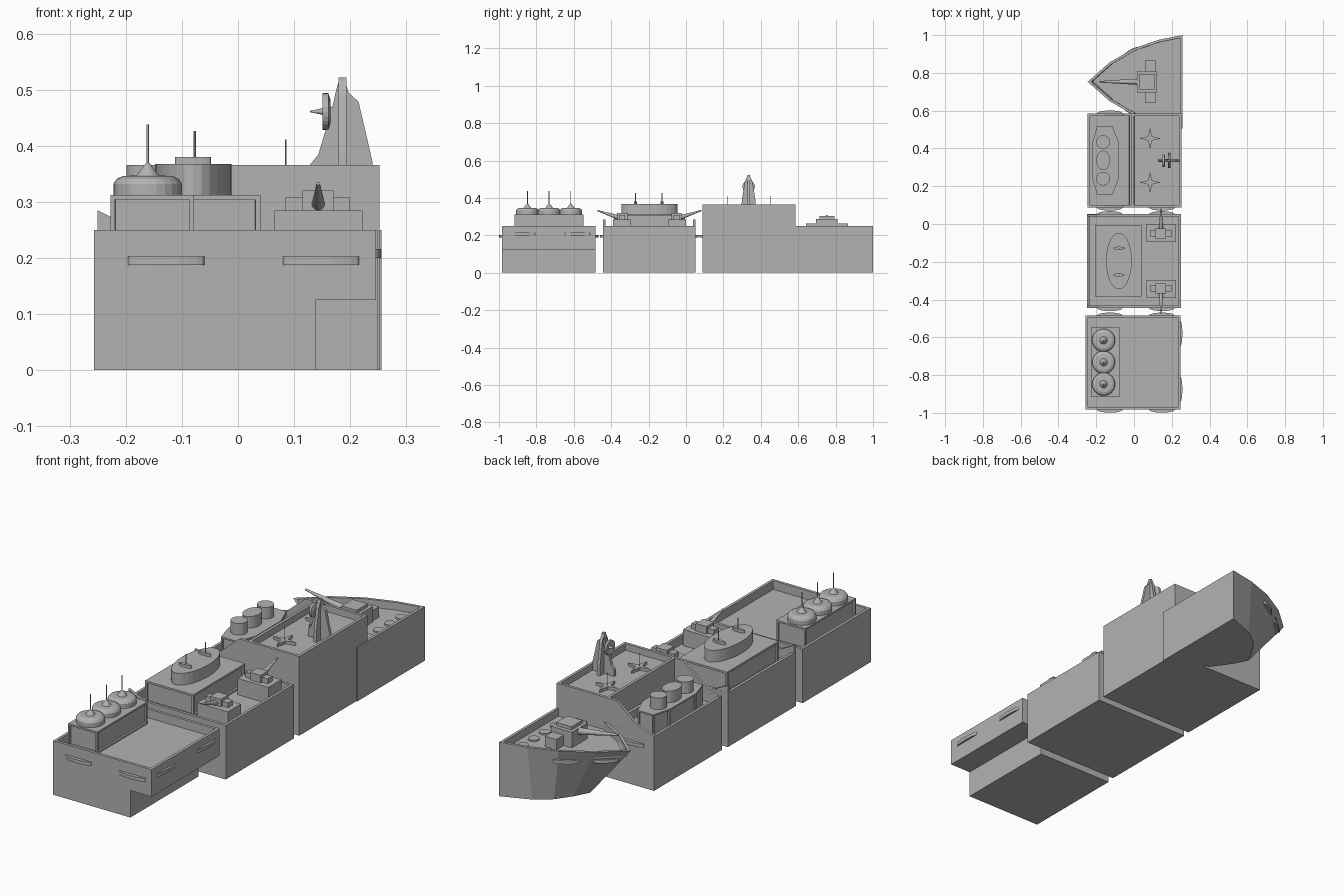
import bpy, bmesh, math
from mathutils import Matrix, Vector

if "Cube" in bpy.data.objects:
    bpy.data.objects.remove(bpy.data.objects["Cube"])

GREY = bpy.data.materials.new("hull grey")
GREY.diffuse_color = (0.45, 0.45, 0.45, 1)
GREY.use_nodes = True
GREY.node_tree.nodes["Principled BSDF"].inputs["Base Color"].default_value = GREY.diffuse_color


def finish(name, bm):
    bmesh.ops.recalc_face_normals(bm, faces=bm.faces[:])
    me = bpy.data.meshes.new(name)
    bm.to_mesh(me)
    bm.free()
    me.materials.append(GREY)
    ob = bpy.data.objects.new(name, me)
    bpy.context.collection.objects.link(ob)
    return ob


def loft(name, low, high, z0, z1, well=0, panel=0, mat=None, rim=0.013):
    """Closed solid between two outlines; optional sunken deck and recessed side panels."""
    bm = bmesh.new()
    a = [bm.verts.new((x, y, z0)) for x, y in low]
    b = [bm.verts.new((x, y, z1)) for x, y in high]
    n = len(a)
    bm.faces.new(a[::-1])
    top = bm.faces.new(b)
    sides = [bm.faces.new((a[i], a[(i + 1) % n], b[(i + 1) % n], b[i])) for i in range(n)]
    bmesh.ops.recalc_face_normals(bm, faces=bm.faces[:])
    if well:
        bmesh.ops.inset_region(bm, faces=[top], thickness=rim, use_even_offset=True)
        bmesh.ops.inset_region(bm, faces=[top], thickness=0.0005, depth=-well, use_even_offset=True)
    if panel:
        bmesh.ops.inset_individual(bm, faces=sides, thickness=panel, use_even_offset=True)
        bmesh.ops.inset_individual(bm, faces=sides, thickness=0.0005, depth=-panel, use_even_offset=True)
    if mat:
        bm.transform(mat)
    return finish(name, bm)


def prism(name, pts, z0, z1, **kw):
    return loft(name, pts, pts, z0, z1, **kw)


def box(name, x0, x1, y0, y1, z0, z1, **kw):
    return prism(name, [(x0, y0), (x1, y0), (x1, y1), (x0, y1)], z0, z1, **kw)


def plate(name, pts, y, t):
    """Upright plate with an x-z outline."""
    return prism(name, pts, -t / 2, t / 2,
                 mat=Matrix.Translation((0, y, 0)) @ Matrix.Rotation(math.pi / 2, 4, 'X'))


def lathe(name, prof, loc, axis=(0, 0, 1), sx=1, sy=1, seg=24):
    bm = bmesh.new()
    rings = [[bm.verts.new((r * sx * math.cos(2 * math.pi * i / seg),
                            r * sy * math.sin(2 * math.pi * i / seg), z))
              for i in range(seg)] for r, z in prof]
    for p, q in zip(rings, rings[1:]):
        for i in range(seg):
            j = (i + 1) % seg
            bm.faces.new((p[i], p[j], q[j], q[i]))
    bm.faces.new(rings[0])
    bm.faces.new(rings[-1])
    bm.transform(Matrix.Translation(loc) @ Vector(axis).to_track_quat('Z', 'Y').to_matrix().to_4x4())
    return finish(name, bm)


def fender(x, y, z, ang, half=0.068, d=0.016):
    """Lens-shaped rubbing strip; bulges along local +y turned by ang."""
    pts = [(half * math.cos(math.pi * i / 10), d * math.sin(math.pi * i / 10)) for i in range(11)]
    prism("fender", pts, -0.008, 0.008,
          mat=Matrix.Translation((x, y, z)) @ Matrix.Rotation(ang, 4, 'Z'))


def end_fenders(y0, y1):
    for x in (-0.128, 0.148):
        fender(x, y0, 0.195, math.pi)
        fender(x, y1, 0.195, 0)


# stern section with overhang
box("stern_hull_upper", -0.257, 0.246, -0.983, -0.485, 0.125, 0.25, well=0.04)
box("stern_hull_lower", -0.257, 0.138, -0.983, -0.485, 0, 0.125)
end_fenders(-0.983, -0.485)
for y in (-0.58, -0.875):
    fender(0.245, y, 0.208, -math.pi / 2, d=0.011)
box("stern_house", -0.227, -0.078, -0.917, -0.548, 0.21, 0.3125, panel=0.008)
for y in (-0.616, -0.732, -0.848):
    lathe("stern_dome", [(0.061, 0.312), (0.061, 0.332), (0.055, 0.341), (0.044, 0.346),
                         (0.02, 0.347), (0.005, 0.367), (0.002, 0.37), (0.002, 0.438)], (-0.161, y, 0))

# middle section
box("middle_hull", -0.25, 0.249, -0.445, 0.052, 0, 0.25, well=0.04)
end_fenders(-0.445, 0.052)
box("middle_house", -0.206, 0.04, -0.384, -0.006, 0.21, 0.3125, panel=0.009)
lathe("oval_funnel", [(0.068, 0.312), (0.068, 0.367)], (-0.08, -0.196, 0), sy=2.2, seg=28)
for y in (-0.128, -0.27):
    lathe("funnel_cap", [(0.032, 0.366), (0.032, 0.38)], (-0.08, y, 0), sy=0.25, seg=16)
    lathe("funnel_mast", [(0.002, 0.37), (0.002, 0.426)], (-0.077, y, 0), seg=8)
for y in (-0.438, 0.045):
    plate("corner_bulwark", [(-0.25, 0.24), (-0.18, 0.24), (-0.18, 0.25), (-0.25, 0.285)], y, 0.013)
# two mirrored deck guns
for s in (-1, 1):
    c = -0.196
    y = c + s * 0.145
    box("gun_base", 0.065, 0.222, min(c + s * 0.1, c + s * 0.195), max(c + s * 0.1, c + s * 0.195),
        0.21, 0.285)
    box("gun_body", 0.115, 0.17, y - 0.027, y + 0.027, 0.284, 0.32)
    box("gun_wings", 0.085, 0.2, y - 0.016, y + 0.016, 0.284, 0.308)
    lathe("gun_barrel", [(0.013, 0), (0.003, 0.13)], (0.143, y + s * 0.01, 0.292),
          axis=(0, s, 0.33), seg=12)

# bridge section: low side deck and raised block
box("bridge_low_hull", -0.246, -0.012, 0.087, 0.585, 0, 0.25, well=0.04)
box("bridge_block", -0.012, 0.252, 0.087, 0.585, 0, 0.366, well=0.03)
end_fenders(0.087, 0.585)
for y in (0.0935, 0.5785):
    plate("sloped_wing", [(-0.246, 0.22), (-0.012, 0.22), (-0.012, 0.366), (-0.055, 0.366),
                          (-0.15, 0.285), (-0.246, 0.252)], y, 0.0128)
prism("side_house", [(-0.195, 0.155), (-0.115, 0.155), (-0.08, 0.24), (-0.08, 0.43), (-0.115, 0.518),
                     (-0.195, 0.518), (-0.22, 0.43), (-0.22, 0.24)], 0.21, 0.3125, panel=0.007)
for y, k in ((0.24, 1), (0.337, 1.45), (0.434, 1)):
    lathe("stack", [(0.036, 0.312), (0.036, 0.366)], (-0.163, y, 0), sy=k, seg=20)
for y in (0.22, 0.453):
    star = []
    for i in range(8):
        r = 0.057 if i % 2 == 0 else 0.015
        star.append((0.085 + r * math.cos(i * math.pi / 4), y + r * math.sin(i * math.pi / 4)))
    prism("deck_star", star, 0.335, 0.35)
    lathe("deck_aerial", [(0.0015, 0.335), (0.0015, 0.411)], (0.085, y, 0), seg=8)

# crossed-fin mast and dish
MY = 0.335
plate("mast_fin_long", [(0.128, 0.33), (0.24, 0.33), (0.24, 0.37), (0.215, 0.478), (0.197, 0.495),
                        (0.189, 0.522), (0.181, 0.522), (0.174, 0.495), (0.167, 0.464), (0.143, 0.384),
                        (0.128, 0.366)], MY, 0.014)
cross = [(-0.04, 0.33), (0.04, 0.33), (0.036, 0.39), (0.02, 0.49), (0.004, 0.522),
         (-0.004, 0.522), (-0.02, 0.49), (-0.036, 0.39)]
prism("mast_fin_cross", cross, -0.007, 0.007,
      mat=Matrix.Translation((0.186, MY, 0)) @ Matrix.Rotation(math.pi / 2, 4, 'Z')
      @ Matrix.Rotation(math.pi / 2, 4, 'X'))
lathe("dish", [(0.02, -0.003), (0.033, 0.001), (0.033, 0.011), (0.028, 0.011), (0.007, 0.005),
               (0.006, 0.011), (0.001, 0.034)], (0.162, MY, 0.461), axis=(-1, 0, 0))
box("dish_mount", 0.16, 0.185, MY - 0.008, MY + 0.008, 0.453, 0.469)

# bow section, pointing to -x, mirrored about its own centre line
BY = 0.753
top_half = [(0.256, 0.247), (0.13, 0.222), (0, 0.177), (-0.13, 0.102)]
low_half = [(0.256, 0.247), (0.122, 0.195), (0.05, 0.14), (0, 0.07)]


def ring(half, tip):
    up = [(x, BY + w) for x, w in half]
    return up + [(tip, BY)] + [(x, BY - w) for x, w in reversed(half)]


loft("bow_hull", ring(low_half, -0.037), ring(top_half, -0.245), 0, 0.25, well=0.035)
for s in (-1, 1):
    for x, w, ang in ((-0.02, 0.151, 33), (-0.153, 0.047, 44)):
        a = math.radians(ang)
        fender(x, BY + s * w, 0.2, a if s > 0 else math.pi - a, half=0.055)
box("bow_gun_side_boxes", 0.058, 0.116, BY - 0.112, BY + 0.112, 0.21, 0.263)
box("bow_gun_body", 0.016, 0.122, BY - 0.058, BY + 0.058, 0.21, 0.287)
box("bow_gun_roof", 0.03, 0.108, BY - 0.04, BY + 0.04, 0.286, 0.302)
lathe("bow_gun_barrel", [(0.017, 0), (0.004, 0.215)], (0.03, BY, 0.268), axis=(-1, 0, 0.18), seg=12)
for y in (-0.08, 0, 0.08, 0.16):
    lathe("deck_hatch", [(0.024, 0.21), (0.024, 0.222)], (0.195, BY + y, 0), seg=16)
